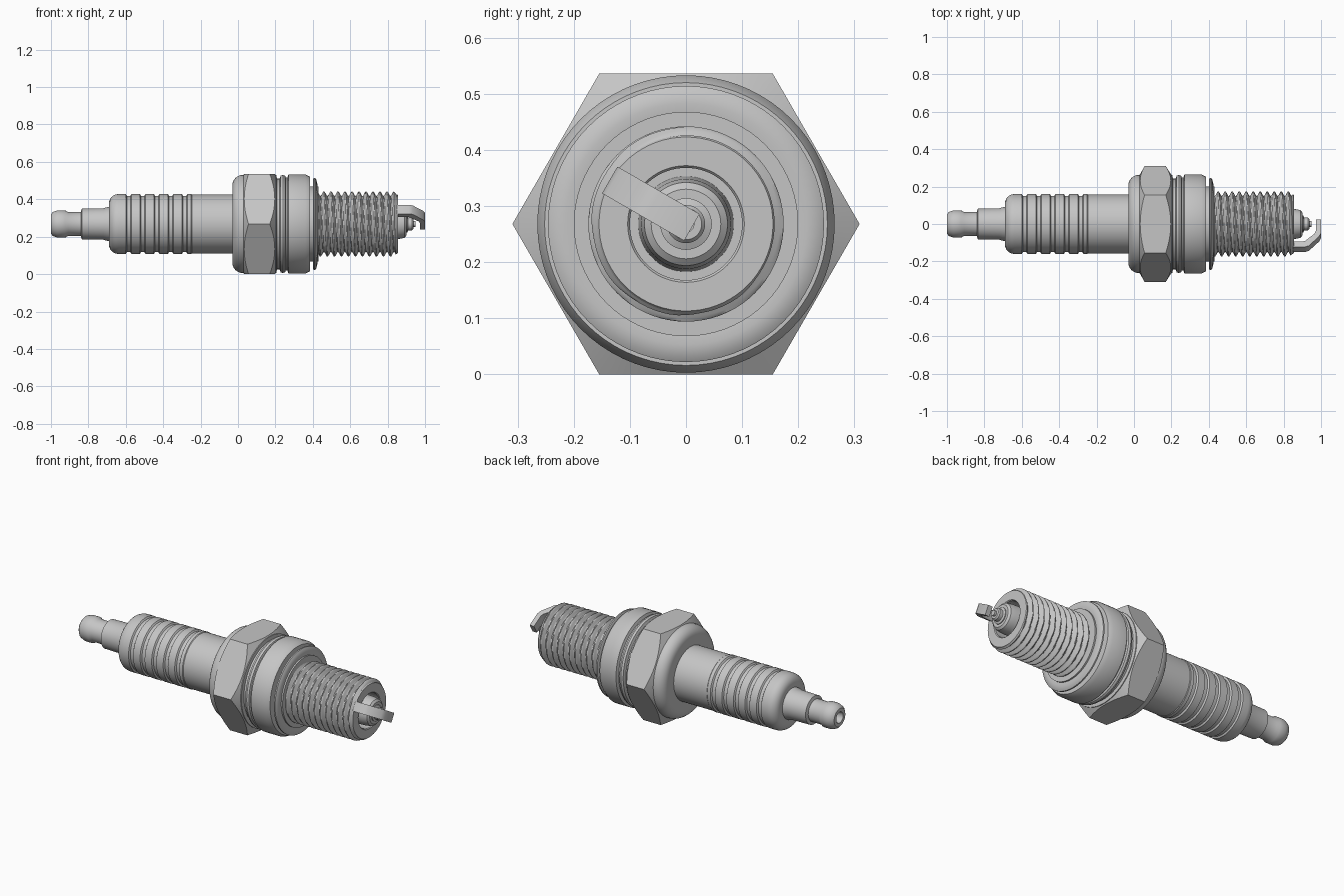
import bpy, bmesh
from math import pi, sin, cos, radians
from mathutils import Vector

if "Cube" in bpy.data.objects:
    bpy.data.objects.remove(bpy.data.objects["Cube"], do_unlink=True)

AXIS = 0.268      # height of the long axis, also the hexagon's flat distance
SEG = 72

steel = bpy.data.materials.new("plain grey")
steel.use_nodes = True
GREY = (0.56, 0.56, 0.56, 1)
steel.diffuse_color = GREY
steel.node_tree.nodes["Principled BSDF"].inputs["Base Color"].default_value = GREY


def ring_point(x, r, a):
    return Vector((x, r * cos(a), AXIS + r * sin(a)))


def finish(name, bm, angle=35):
    bmesh.ops.remove_doubles(bm, verts=bm.verts, dist=1e-5)
    bmesh.ops.recalc_face_normals(bm, faces=bm.faces)
    mesh = bpy.data.meshes.new(name)
    bm.to_mesh(mesh)
    bm.free()
    mesh.materials.append(steel)
    ob = bpy.data.objects.new(name, mesh)
    bpy.context.collection.objects.link(ob)
    smooth(ob, angle)
    return ob


def smooth(ob, angle):
    bpy.ops.object.select_all(action='DESELECT')
    ob.select_set(True)
    bpy.context.view_layer.objects.active = ob
    bpy.ops.object.shade_smooth_by_angle(angle=radians(angle))


def lathe(name, profile, seg=SEG, angle=35, twist=None):
    """Revolve (x, radius) points about the long axis; twist may vary the radius."""
    bm = bmesh.new()
    rings = []
    for x, r in profile:
        if r == 0:
            rings.append([bm.verts.new((x, 0, AXIS))] * seg)
            continue
        angles = [2 * pi * i / seg for i in range(seg)]
        rings.append([bm.verts.new(ring_point(x, twist(x, a) if twist else r, a)) for a in angles])
    for a, b in zip(rings, rings[1:]):
        for i in range(seg):
            j = (i + 1) % seg
            quad = list(dict.fromkeys((a[i], a[j], b[j], b[i])))
            if len(quad) > 2:
                bm.faces.new(quad)
    return finish(name, bm, angle)


def round_corner(x, r, size, steps=6):
    """Quarter-round shoulder rising from the left face at x up to radius r."""
    return [(x + size * (1 - cos(t)), r - size * (1 - sin(t)))
            for t in (pi / 2 * i / steps for i in range(steps + 1))]


# Terminal nut with a recessed end, waist and stem
lathe("terminal", [(-0.96, 0), (-0.96, 0.028), (-1, 0.032), (-1, 0.052), (-0.99, 0.064),
                   (-0.965, 0.073), (-0.925, 0.073), (-0.908, 0.064), (-0.84, 0.064),
                   (-0.835, 0.082), (-0.72, 0.084), (-0.70, 0.09), (-0.68, 0.09), (-0.68, 0)])

# Ceramic insulator with rounded grooves between ribs
body = [(-0.69, 0)] + round_corner(-0.69, 0.16, 0.05)
for i in range(5):
    g = -0.585 + 0.075 * i
    body += [(g - 0.015, 0.16), (g - 0.009, 0.151), (g + 0.009, 0.151), (g + 0.015, 0.16)]
lathe("insulator", body + [(-0.25, 0.16), (-0.246, 0.157), (0, 0.157), (0, 0)])

# Crimped collar, relief groove, bead and seat flange
shell = [(-0.03, 0.15)] + round_corner(-0.03, 0.262, 0.055)
shell += [(0.205, 0.262), (0.208, 0.242), (0.222, 0.242), (0.228, 0.258), (0.24, 0.262),
          (0.252, 0.258), (0.256, 0.248), (0.264, 0.248), (0.27, 0.265), (0.36, 0.265),
          (0.385, 0.252), (0.385, 0.2), (0.43, 0.2), (0.43, 0.14)]
lathe("shell_collar", shell)

# Hexagon with conical corner chamfers
hexagon = lathe("hexagon", [(0.025, 0), (0.025, 0.3094), (0.21, 0.3094), (0.21, 0)], 6, 20)
cutter = lathe("hexagon_chamfer_cutter", [(0.026, 0), (0.026, 0.255), (0.058, 0.312),
                                          (0.168, 0.312), (0.205, 0.255), (0.205, 0)], 96)
cutter.hide_render = True
mod = hexagon.modifiers.new("corner_chamfer", 'BOOLEAN')
mod.operation = 'INTERSECT'
mod.solver = 'EXACT'
mod.object = cutter
bpy.context.view_layer.objects.active = hexagon
bpy.ops.object.modifier_apply(modifier=mod.name)
bpy.data.objects.remove(cutter, do_unlink=True)
smooth(hexagon, 25)

# Sealing washer
lathe("washer", [(0.40, 0.165), (0.40, 0.238), (0.405, 0.246), (0.413, 0.246),
                 (0.419, 0.236), (0.424, 0.215), (0.419, 0.19), (0.415, 0.165)])

# Helical thread
PITCH, ROOT, CREST = 0.0375, 0.151, 0.174


def thread_radius(x, a):
    phase = (x / PITCH - a / (2 * pi)) % 1
    wave = abs(2 * phase - 1)
    r = ROOT + (CREST - ROOT) * min(1, max(0, 1.5 * wave - 0.25))
    return min(r, 0.158 + (0.85 - x) * 0.9)


steps = 138
lathe("thread", [(0.415 + 0.435 * i / steps, 1) for i in range(steps + 1)], SEG, 40, thread_radius)

# End rim and bore of the threaded barrel
lathe("barrel_rim", [(0.84, 0.15), (0.85, 0.158), (0.855, 0.155), (0.855, 0.104),
                     (0.85, 0.1), (0.70, 0.1), (0.70, 0)])

# Insulator nose and centre electrode
lathe("insulator_nose", [(0.70, 0.085), (0.86, 0.08), (0.89, 0.074), (0.90, 0.062),
                         (0.90, 0)])
lathe("centre_electrode", [(0.88, 0.046), (0.905, 0.046), (0.91, 0.034), (0.93, 0.034),
                           (0.937, 0.028), (0.937, 0.015), (0.95, 0.015), (0.95, 0)], 48)

# Bent ground strap: side profile (x, radius) given a width
strap = [(0.85, 0.157), (0.915, 0.157), (0.935, 0.15), (0.99, 0.092), (1, 0.07), (1, -0.012),
         (0.972, -0.012), (0.972, 0.06), (0.965, 0.076), (0.915, 0.12), (0.90, 0.124), (0.85, 0.124)]
out = Vector((0, cos(radians(150)), sin(radians(150))))
side = Vector((0, -out.z, out.y))
bm = bmesh.new()
start = [bm.verts.new(Vector((x, 0, AXIS)) + out * r - side * 0.0275) for x, r in strap]
face = bm.faces.new(start)
grown = bmesh.ops.extrude_face_region(bm, geom=[face])["geom"]
bmesh.ops.translate(bm, vec=side * 0.055, verts=[v for v in grown if isinstance(v, bmesh.types.BMVert)])
finish("ground_strap", bm, 30)
